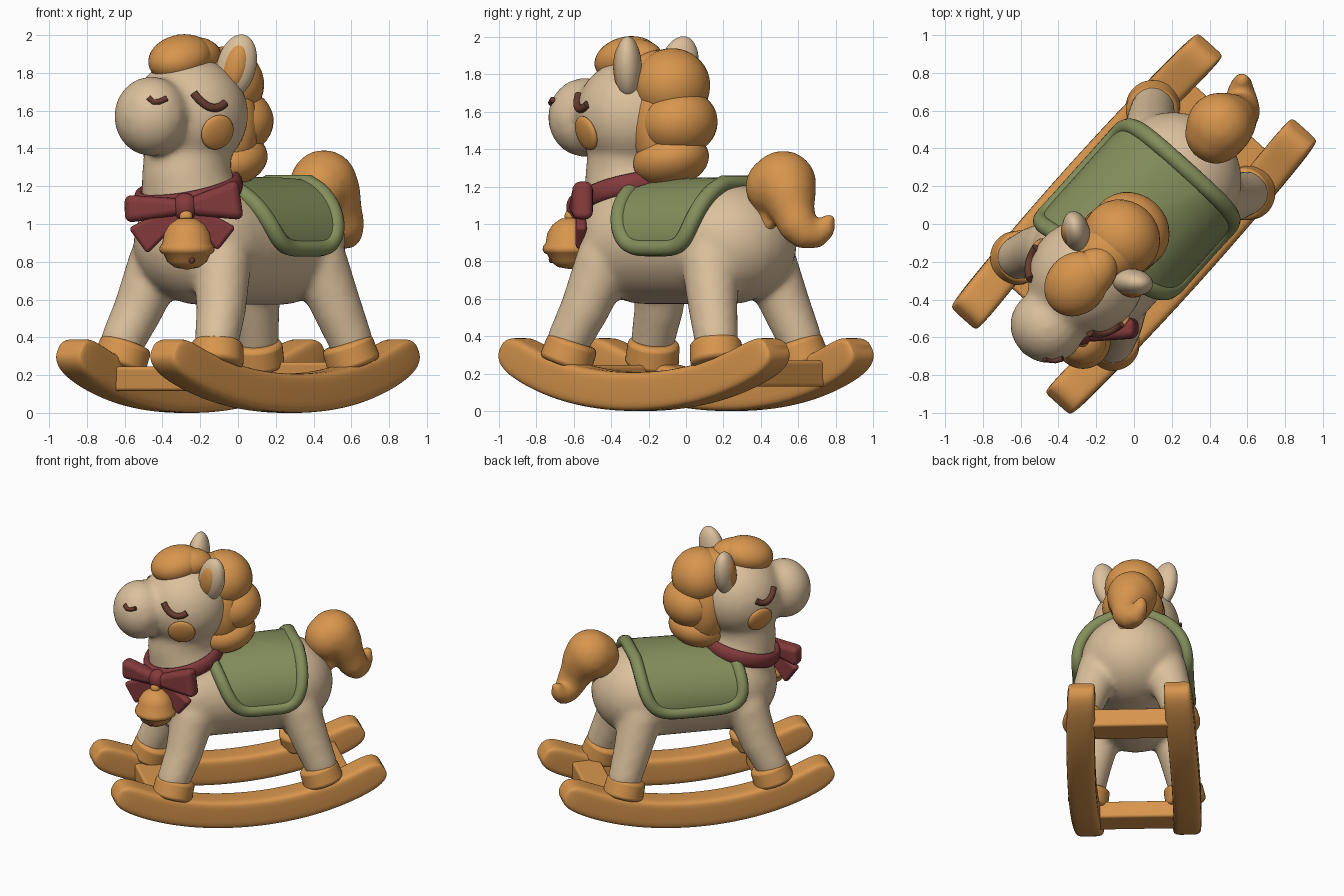
import bpy, bmesh, math
from mathutils import Matrix, Vector

if "Cube" in bpy.data.objects:
    bpy.data.objects.remove(bpy.data.objects["Cube"])


def material(name, rgb):
    m = bpy.data.materials.new(name)
    m.use_nodes = True
    m.diffuse_color = (*rgb, 1)
    m.node_tree.nodes["Principled BSDF"].inputs["Base Color"].default_value = (*rgb, 1)
    return m


CREAM = material("cream", (.71, .53, .335))
ORANGE = material("warm_orange", (.69, .305, .075))
GREEN = material("sage_green", (.23, .27, .105))
RED = material("wine_red", (.23, .042, .045))
BROWN = material("dark_brown", (.13, .045, .027))

# The horse is built facing -y, then turned by this root
root = bpy.data.objects.new("horse_root", None)
root.rotation_euler.z = math.radians(-42)
root.hide_render = True
bpy.context.collection.objects.link(root)

# One unit ball, reused for every rounded form
bm = bmesh.new()
bmesh.ops.create_uvsphere(bm, u_segments=28, v_segments=18, radius=1)
UNIT_BALL = bpy.data.meshes.new("unit_ball")
bm.to_mesh(UNIT_BALL)
bm.free()


def add(name, data, mat, turned=True):
    ob = bpy.data.objects.new(name, data)
    data.materials.append(mat)
    bpy.context.collection.objects.link(ob)
    if turned:
        ob.parent = root
    return ob


def mesh(name, bm, mat, turned=True):
    bmesh.ops.recalc_face_normals(bm, faces=bm.faces)
    for f in bm.faces:
        f.smooth = True
    me = bpy.data.meshes.new(name)
    bm.to_mesh(me)
    bm.free()
    return add(name, me, mat, turned)


def bevel(ob, width):
    b = ob.modifiers.new("bevel", "BEVEL")
    b.width, b.segments, b.harden_normals = width, 4, True
    b.limit_method = "ANGLE"


def ball(bm, c, r, rot=Matrix()):
    start = len(bm.verts)
    bm.from_mesh(UNIT_BALL)
    bm.verts.ensure_lookup_table()
    place = Matrix.Translation(c) @ rot @ Matrix.Diagonal((*r, 1))
    for v in bm.verts[start:]:
        v.co = place @ v.co


def chain(bm, pts, steps):
    """Row of balls through (x, y, z, radius) points."""
    for a, b in zip(pts, pts[1:]):
        for i in range(steps + 1):
            p = Vector(a).lerp(Vector(b), i / steps)
            ball(bm, p[:3], (p[3],) * 3)


def blob(name, mat, *balls, turned=True):
    bm = bmesh.new()
    for b in balls:
        ball(bm, *b)
    return mesh(name, bm, mat, turned)


def fuse(ob, smooth):
    r = ob.modifiers.new("remesh", "REMESH")
    r.mode, r.voxel_size, r.use_smooth_shade = "VOXEL", .02, True
    s = ob.modifiers.new("smooth", "SMOOTH")
    s.iterations = smooth


def tube(name, mat, pts, r, cyclic=False):
    cu = bpy.data.curves.new(name, "CURVE")
    cu.dimensions, cu.bevel_depth, cu.use_fill_caps = "3D", r, True
    sp = cu.splines.new("POLY")
    sp.points.add(len(pts) - 1)
    for q, p in zip(sp.points, pts):
        q.co = (*p, 1)
    sp.use_cyclic_u = cyclic
    sp.use_smooth = True
    return add(name, cu, mat)


def box(name, mat, c, size, width):
    bm = bmesh.new()
    bmesh.ops.create_cube(bm, matrix=Matrix.Translation(c) @ Matrix.Diagonal((*size, 1)))
    bevel(mesh(name, bm, mat), width)


def squircle(n, power):
    """Rounded square of n points inside -1 to 1."""
    return [[math.copysign(abs(v) ** power, v) for v in (math.cos(a), math.sin(a))]
            for a in (math.tau * (i + .5) / n for i in range(n))]


# Rockers with rounded edges, and cross bars
for side, word in ((1, "left"), (-1, "right")):
    bm, rings = bmesh.new(), []
    for i in range(61):
        s = math.sin(math.radians(-90 + 3 * i))
        shrink = max(0, 1 - s ** 20) ** .5
        y = .96 * s
        n = Vector((0, -.4 * y - .24 * y ** 3, 1)).normalized() * (.02 + .084 * shrink)
        c = Vector((side * (.335 + .03 * (1 - s * s)), y, .104 + .2 * y * y + .06 * y ** 4))
        w = Vector((.08 + .02 * shrink, 0, 0))
        rings.append([bm.verts.new(c + a * w + b * n) for a, b in squircle(28, .36)])
    for a, b in zip(rings, rings[1:]):
        for k in range(28):
            bm.faces.new((a[k], a[k - 1], b[k - 1], b[k]))
    bm.faces.new(rings[0])
    bm.faces.new(rings[-1])
    mesh(word + "_rocker", bm, ORANGE)
box("front_cross_bar", ORANGE, (0, -.59, .18), (.6, .19, .13), .02)
box("rear_cross_bar", ORANGE, (0, .66, .2), (.6, .2, .14), .02)

# Body, neck, head and legs fused into one skin
FEET = [(sx, sy, Vector((sx * .335, sy * .515 - .01 + .015 * sy, .31)))
        for sx in (-1, 1) for sy in (-1, 1)]
bm = bmesh.new()
for i in range(10):
    ball(bm, (0, -.28 + .065 * i, .9), (.365, .37, .33))
chain(bm, [(0, -.34, .98, .29), (0, -.41, 1.25, .235), (0, -.39, 1.45, .23)], 5)
ball(bm, (0, -.38, 1.58), (.31, .31, .305))
ball(bm, (.01, -.55, 1.59), (.21, .2, .2))
ball(bm, (.022, -.71, 1.57), (.202, .192, .212))
for sx, sy, foot in FEET:
    chain(bm, [(*(foot + Vector((0, 0, .07))), .118), (sx * .295, sy * .46, .55, .132),
               (sx * .23, sy * .38, .8, .155)], 7)
fuse(mesh("horse_body", bm, CREAM), 14)

# Hooves
for sx, sy, foot in FEET:
    bm = bmesh.new()
    axis = Vector((-sx * .04, -sy * .06, .2)).to_track_quat("Z", "Y").to_matrix().to_4x4()
    bmesh.ops.create_cone(bm, cap_ends=True, segments=40, radius1=.145, radius2=.138, depth=.14,
                          matrix=Matrix.Translation(foot) @ axis)
    name = ("front" if sy < 0 else "rear") + ("_left" if sx > 0 else "_right") + "_hoof"
    bevel(mesh(name, bm, ORANGE), .03)


# Face details placed on the round of the head
def on_head(az, el, r=.305):
    a, e = math.radians(az), math.radians(el)
    return Vector((r * math.sin(a) * math.cos(e), -.38 - r * math.cos(a) * math.cos(e),
                   1.58 + r * math.sin(e)))


for sx, side in ((1, "left"), (-1, "right")):
    lid = [on_head(sx * (46 + 33 * t), 21 - 10 * t - 36 * t * (1 - t), .312)
           for t in (i / 12 for i in range(13))]
    tube(side + "_closed_eye", BROWN, lid, .022)
    c = on_head(sx * 72, -18)
    face = (c - Vector((0, -.38, 1.58))).to_track_quat("Z", "Y").to_matrix().to_4x4()
    blob(side + "_cheek", ORANGE, (c, (.096, .096, .03), face))
    turn = Matrix.Rotation(sx * .6, 4, "Z") @ Matrix.Rotation(sx * .25, 4, "Y")
    ear = Vector((sx * .2, -.235, 1.835))
    blob(side + "_ear", CREAM, (ear, (.105, .072, .172), turn))
    blob(side + "_inner_ear", ORANGE,
         (ear + turn.to_3x3() @ Vector((0, -.035, 0)), (.066, .046, .125), turn))
tube("nostril", BROWN, [(.125, -.846, 1.668), (.15, -.834, 1.645), (.175, -.815, 1.648),
                        (.197, -.782, 1.665)], .015)

# Mane, forelock and tail
lean = Matrix.Rotation(.25, 4, "X")
blob("mane", ORANGE,
     ((0, -.1, 1.74), (.21, .2, .2), lean),
     ((.01, -.04, 1.54), (.215, .2, .18), lean),
     ((.02, -.09, 1.34), (.2, .21, .14), lean),
     ((0, -.13, 1.52), (.215, .17, .3)),
     ((0, -.2, 1.8), (.16, .2, .13)))
blob("forelock", ORANGE,
     ((-.015, -.44, 1.878), (.16, .185, .122), lean),
     ((.01, -.35, 1.89), (.12, .16, .1)))
bm = bmesh.new()
chain(bm, [(.05, .63, 1.0, .045), (.02, .62, 1.12, .08), (0, .65, 1.2, .165),
           (-.01, .69, 1.215, .177), (.005, .73, 1.17, .155), (.02, .78, 1.08, .118),
           (.02, .82, 1.0, .105), (0, .85, .96, .093), (-.04, .89, .945, .076),
           (-.07, .93, .97, .058), (-.085, .95, 1.02, .038)], 4)
fuse(mesh("tail", bm, ORANGE), 5)


# Saddle blanket draped over the back, with a padded rim
def drape(t, s):
    """t runs across the back, s from front to rear, both -1 to 1."""
    a = math.radians(95 * t)
    front = -.26 + .115 * t
    y = front + (.40 - .02 * t * t - front) * (s + 1) / 2
    return Vector((.385 * math.sin(a), y, .9 + (.33 + .03 * y) * math.cos(a)))


outline = squircle(96, .43)
bm = bmesh.new()
rings = [[bm.verts.new(drape(t * k / 14, s * k / 14)) for t, s in outline] for k in range(1, 15)]
for a, b in zip(rings, rings[1:]):
    for i in range(96):
        bm.faces.new((a[i - 1], a[i], b[i], b[i - 1]))
bm.faces.new(rings[0])
pad = mesh("saddle_blanket", bm, GREEN)
thick = pad.modifiers.new("thickness", "SOLIDIFY")
thick.thickness, thick.offset = .03, 0
tube("saddle_rim", GREEN, [drape(t, s) for t, s in outline], .044, True)

# Scarf around the neck
bm = bmesh.new()
tilt = Matrix.Translation((0, -.39, 1.17)) @ Matrix.Rotation(.27, 4, "X")
rings = []
for i in range(48):
    a = math.tau * i / 48
    rings.append([bm.verts.new(tilt @ Vector((
        (.262 + .03 * math.cos(b)) * math.cos(a), (.262 + .03 * math.cos(b)) * math.sin(a),
        .055 * math.sin(b)))) for b in (math.tau * j / 12 for j in range(12))])
for i in range(48):
    for j in range(12):
        bm.faces.new((rings[i - 1][j], rings[i][j], rings[i][j - 1], rings[i - 1][j - 1]))
mesh("scarf", bm, RED)


# Bow, turned towards -y
def ribbon(name, p, q, w0, w1, depth):
    """Soft wedge widening from p to q."""
    bm = bmesh.new()
    p, q = Vector(p), Vector(q)
    up = (q - p).cross(Vector((0, 1, 0))).normalized()
    bmesh.ops.create_cube(bm, size=2)
    for v in bm.verts:
        x, y, z = v.co
        v.co = p.lerp(q, (x + 1) / 2) + up * z * (w1 if x > 0 else w0) + Vector((0, depth * y, 0))
    bevel(mesh(name, bm, RED, False), depth * .75)


ribbon("bow_right_loop", (-.3, -.57, 1.09), (-.6, -.53, 1.08), .045, .075, .055)
ribbon("bow_left_loop", (-.26, -.57, 1.09), (.015, -.55, 1.13), .045, .11, .055)
ribbon("bow_right_end", (-.31, -.56, 1.07), (-.53, -.55, .91), .04, .085, .03)
ribbon("bow_left_end", (-.25, -.56, 1.07), (-.06, -.56, .92), .04, .08, .03)
blob("bow_knot", RED, ((-.28, -.58, 1.09), (.066, .06, .075)), turned=False)

# Bell: lathed body with a rim, clapper hole and hanging loop
bm = bmesh.new()
profile = [(0, 1.035), (.05, 1.028), (.095, .995), (.122, .95), (.13, .9), (.144, .88),
           (.147, .863), (.138, .846), (.122, .838), (.105, .8), (.065, .77), (0, .758)]
vs = [bm.verts.new((r, 0, z)) for r, z in profile]
es = [bm.edges.new(e) for e in zip(vs, vs[1:])]
bmesh.ops.spin(bm, geom=vs + es, axis=(0, 0, 1), cent=(0, 0, 0), angle=math.tau, steps=40)
bmesh.ops.remove_doubles(bm, verts=bm.verts, dist=.0005)
bell = mesh("bell", bm, ORANGE, False)
bell.location = (-.27, -.62, 0)
blob("bell_hole", BROWN, ((-.245, -.722, .81), (.016, .012, .02)), turned=False)
blob("bell_loop", ORANGE, ((-.275, -.62, 1.04), (.035, .03, .035)), turned=False)
bpy.data.meshes.remove(UNIT_BALL)
